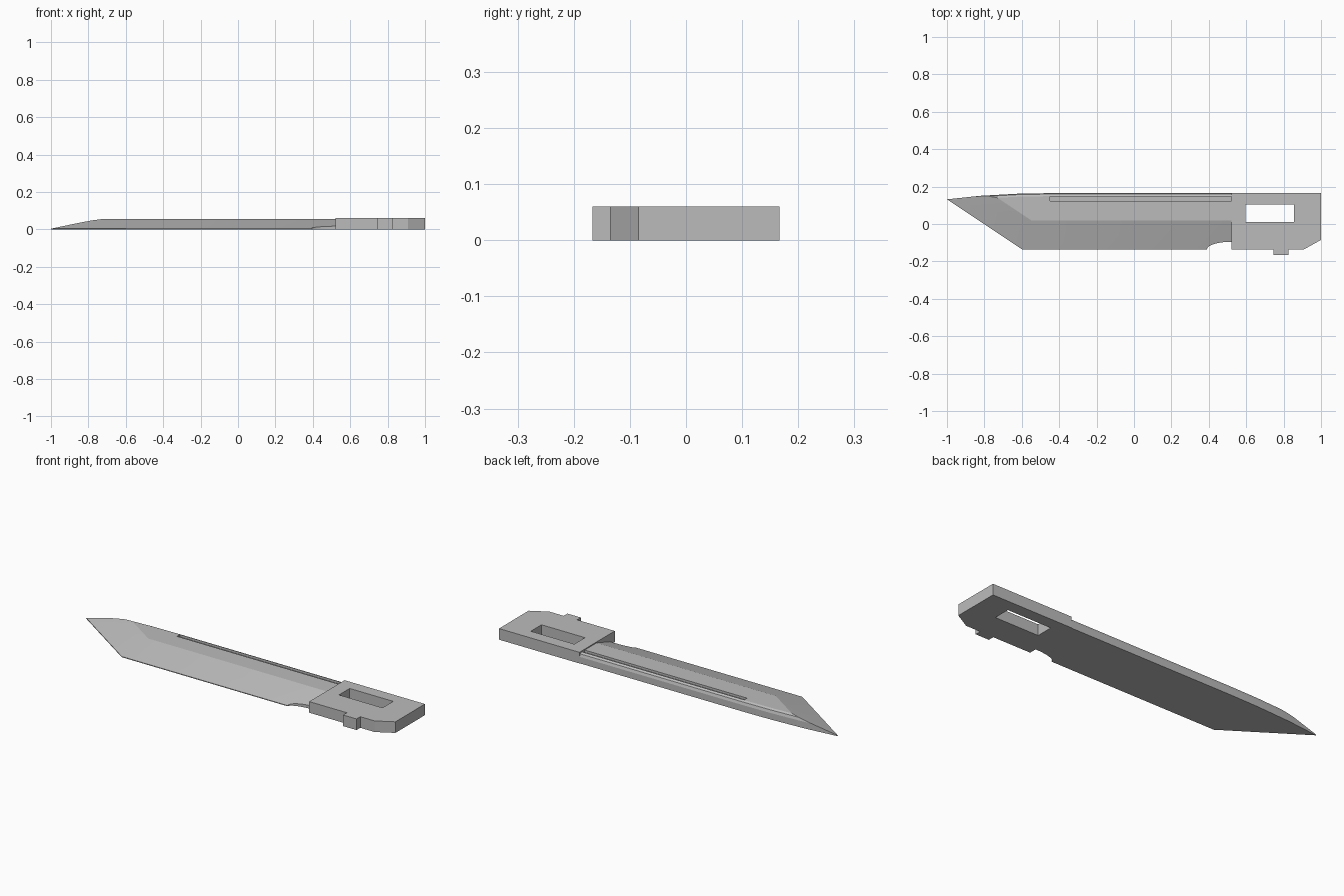
import bpy, bmesh, math
from mathutils import Vector

if "Cube" in bpy.data.objects:
    bpy.data.objects.remove(bpy.data.objects["Cube"], do_unlink=True)

steel = bpy.data.materials.new("grey steel")
steel.use_nodes = True
grey = (0.5, 0.5, 0.5, 1)
steel.diffuse_color = grey
steel.node_tree.nodes["Principled BSDF"].inputs["Base Color"].default_value = grey


def prism(outline, z0, z1):
    """Extrude a flat outline between two heights."""
    bm = bmesh.new()
    face = bm.faces.new([bm.verts.new((x, y, z0)) for x, y in outline])
    top = bmesh.ops.extrude_face_region(bm, geom=[face])["geom"]
    verts = [g for g in top if isinstance(g, bmesh.types.BMVert)]
    bmesh.ops.translate(bm, verts=verts, vec=(0, 0, z1 - z0))
    bmesh.ops.recalc_face_normals(bm, faces=bm.faces)
    return bm


def grind(bm, a, b, c):
    """Remove everything above the plane through three points."""
    a, b, c = Vector(a), Vector(b), Vector(c)
    normal = (b - a).cross(c - a).normalized()
    if normal.z < 0:
        normal.negate()
    geom = bm.verts[:] + bm.edges[:] + bm.faces[:]
    cut = bmesh.ops.bisect_plane(bm, geom=geom, dist=1e-6, plane_co=a,
                                 plane_no=normal, clear_outer=True)["geom_cut"]
    rim = [g for g in cut if isinstance(g, bmesh.types.BMEdge) and g.is_boundary]
    bmesh.ops.holes_fill(bm, edges=rim, sides=0)


def make_object(name, bm):
    bmesh.ops.recalc_face_normals(bm, faces=bm.faces)
    mesh = bpy.data.meshes.new(name)
    bm.to_mesh(mesh)
    bm.free()
    mesh.materials.append(steel)
    obj = bpy.data.objects.new(name, mesh)
    bpy.context.collection.objects.link(obj)
    return obj


def carve(obj, bm):
    """Subtract a solid from an object and drop the cutter."""
    cutter = make_object("cutter", bm)
    cutter.hide_render = True
    mod = obj.modifiers.new("carve", "BOOLEAN")
    mod.operation, mod.solver, mod.object = "DIFFERENCE", "EXACT", cutter
    bpy.context.view_layer.objects.active = obj
    bpy.ops.object.modifier_apply(modifier=mod.name)
    bpy.data.objects.remove(cutter, do_unlink=True)


def box_outline(x0, x1, y0, y1):
    return [(x0, y0), (x1, y0), (x1, y1), (x0, y1)]


# Blade blank: straight edge, slanted tip, curved finger notch, arched spine
TOP, EDGE = 0.055, 0.004
notch = [(0.52 - 0.13 * math.cos(t), -0.135 + 0.04 * math.sin(t))
         for t in (math.pi / 2 * i / 8 for i in range(9))]
spine = [(0.53, 0.165), (-0.45, 0.165), (-0.62, 0.162), (-0.82, 0.151), (-1, 0.132)]
bm = prism([(-0.6, -0.135)] + notch + [(0.53, -0.095)] + spine, 0, TOP)

# Long edge bevel and slanted tip bevel
grind(bm, (-0.6, -0.135, EDGE), (0.4, -0.135, EDGE), (0, 0.02, TOP))
grind(bm, (-0.6, -0.135, EDGE), (-1, 0.132, EDGE), (-0.55, 0.02, TOP))

# Softened spine
for (ax, ay), (bx, by) in zip(spine, spine[1:]):
    for y0, z0, y1, z1 in ((0, 0.035, 0.005, 0.049), (0.005, 0.049, 0.016, TOP)):
        grind(bm, (ax, ay - y0, z0), (bx, by - y0, z0), (ax, ay - y1, z1))
blade = make_object("blade", bm)

# Narrow groove along the spine
carve(blade, prism(box_outline(-0.45, 0.6, 0.122, 0.146), 0.043, 0.08))

# Tang with clipped corner and small locating tab
tang = make_object("tang", prism([
    (0.52, -0.135), (0.745, -0.135), (0.745, -0.167), (0.825, -0.167),
    (0.825, -0.135), (0.91, -0.135), (1, -0.085), (1, 0.167), (0.52, 0.167)], 0, 0.06))
carve(tang, prism(box_outline(0.595, 0.855, 0.012, 0.103), -0.1, 0.1))

# Smooth the rounded spine and notch, keep ground edges crisp
for obj, angle in ((blade, 14), (tang, 20)):
    bpy.ops.object.select_all(action="DESELECT")
    obj.select_set(True)
    bpy.context.view_layer.objects.active = obj
    bpy.ops.object.shade_smooth_by_angle(angle=math.radians(angle))
